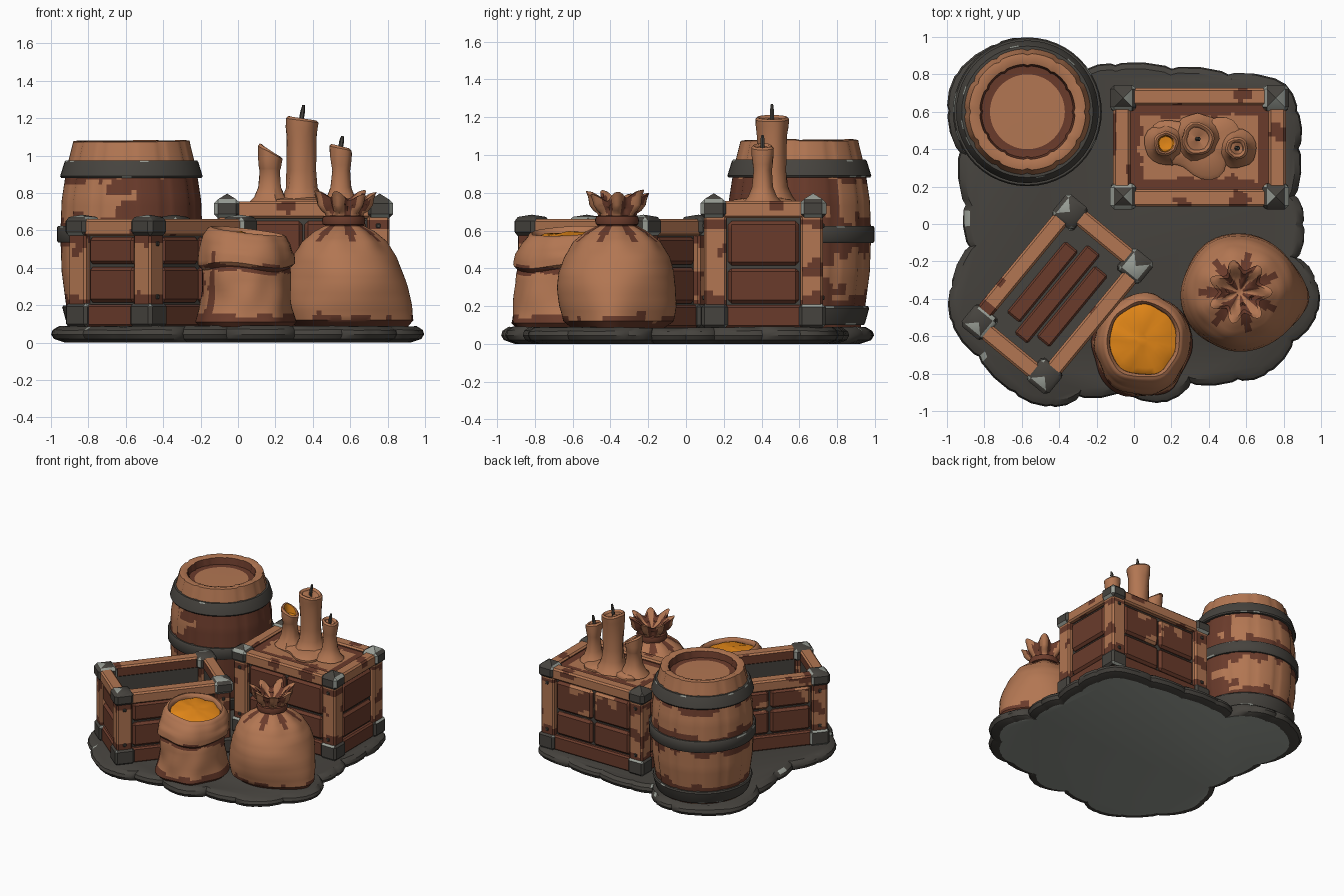
import bpy, bmesh, math, random
from mathutils import Vector, Matrix, noise

if "Cube" in bpy.data.objects:
    bpy.data.objects.remove(bpy.data.objects["Cube"])

random.seed(4)


def mat(name, r, g, b):
    m = bpy.data.materials.new(name)
    lin = lambda c: ((c / 255 + 0.055) / 1.055) ** 2.4 if c > 10 else c / 3294
    m.diffuse_color = (lin(r), lin(g), lin(b), 1)
    m.use_nodes = True
    m.node_tree.nodes["Principled BSDF"].inputs["Base Color"].default_value = m.diffuse_color
    return m


TAN = mat("tan_wood", 178, 118, 82)
BROWN = mat("dark_brown", 106, 59, 43)
DARK = mat("dark_grey", 70, 67, 62)
STEEL = mat("worn_steel", 152, 157, 149)
ORANGE = mat("orange_grain", 230, 137, 24)


def finish(bm, name, mats, rule=None, M=Matrix(), angle=35):
    """Turn a bmesh into an object, colouring faces by rule(centre, normal)."""
    bmesh.ops.recalc_face_normals(bm, faces=bm.faces[:])
    bm.normal_update()
    if rule:
        for f in bm.faces:
            f.material_index = rule(f.calc_center_median(), f.normal)
    bm.transform(M)
    me = bpy.data.meshes.new(name)
    bm.to_mesh(me)
    bm.free()
    ob = bpy.data.objects.new(name, me)
    bpy.context.collection.objects.link(ob)
    for m in mats:
        me.materials.append(m)
    bpy.ops.object.select_all(action='DESELECT')
    ob.select_set(True)
    bpy.context.view_layer.objects.active = ob
    bpy.ops.object.shade_smooth_by_angle(angle=math.radians(angle))
    return ob


def boxes(name, dims, mats, M=Matrix(), bevel=0.012, step=0, rule=None, peak=0):
    """Chamfered boxes given as (low corner, high corner), cut into a colour grid."""
    bm = bmesh.new()
    for lo, hi in dims:
        lo, hi = Vector(lo), Vector(hi)
        bmesh.ops.create_cube(bm, size=1, matrix=Matrix.Translation((lo + hi) / 2) @ Matrix.Diagonal((*(hi - lo), 1)))
    bmesh.ops.bevel(bm, geom=bm.edges[:], offset=bevel, segments=1, affect='EDGES')
    if peak:
        bm.normal_update()
        top = [f for f in bm.faces if f.normal.z > 0.99]
        for v in bmesh.ops.poke(bm, faces=top)['verts']:
            v.co.z += peak
    if step:
        for ax in range(3):
            no = Vector([float(i == ax) for i in range(3)])
            low, high = min(v.co[ax] for v in bm.verts), max(v.co[ax] for v in bm.verts)
            for k in range(math.ceil(low / step), int(high / step) + 1):
                bmesh.ops.bisect_plane(bm, geom=bm.verts[:] + bm.edges[:] + bm.faces[:],
                                       plane_co=no * (k * step + 0.007), plane_no=no)
    return finish(bm, name, mats, rule, M)


def lathe(name, prof, centre, seg, mats, rule=None, deform=None, angle=40):
    """Revolve (radius, z) points, with an optional deform(vector, angle)."""
    bm = bmesh.new()
    rings = []
    for r, z in prof:
        ring = []
        for i in range(seg):
            a = 2 * math.pi * i / seg
            v = Vector((r * math.cos(a), r * math.sin(a), z))
            ring.append(bm.verts.new(deform(v, a) if deform else v))
        rings.append(ring)
    for p, q in zip(rings, rings[1:]):
        for i in range(seg):
            bm.faces.new((p[i], p[(i + 1) % seg], q[(i + 1) % seg], q[i]))
    bm.faces.new(rings[0][::-1])
    bm.faces.new(rings[-1])
    return finish(bm, name, mats, rule, Matrix.Translation((*centre, 0)), angle)


def resample(prof, n):
    """Evenly subdivide each profile segment so colour rules have faces to work with."""
    out = []
    for (a, b), (c, d) in zip(prof, prof[1:]):
        out += [(a + (c - a) * t / n, b + (d - b) * t / n) for t in range(n)]
    return out + [prof[-1]]


def chipped(c, n):      # random steel wear on chamfered metal edges
    return int(max(abs(x) for x in n) < 0.985 and random.random() < 0.35)


# ---- stone base: each outline pair of points is a notch between bulging stones
outline = [(-.72, .95), (-.93, .8), (-.98, .6), (-.92, .38), (-.89, .1), (-.87, -.12), (-.96, -.33),
           (-.96, -.52), (-.82, -.7), (-.63, -.89), (-.44, -.96), (-.29, -.91), (-.06, -.88), (.15, -.94),
           (.3, -.84), (.55, -.82), (.71, -.78), (.84, -.62), (.965, -.47), (.955, -.3), (.86, -.18),
           (.89, 0), (.85, .15), (.87, .4), (.86, .6), (.78, .75), (.5, .79), (.2, .82), (-.1, .84),
           (-.27, .8), (-.38, .93), (-.55, .97)]
rim = []
for p, q in zip(outline, outline[1:] + outline[:1]):
    p, q = Vector(p) * 1.012, Vector(q) * 1.012
    d = (q - p).normalized()
    out = Vector((d.y, -d.x))
    out = out if out.dot(p + q) > 0 else -out
    rim += [p + (q - p) * t + out * b for t, b in ((0, 0), (.12, .014), (.5, .024), (.88, .014))]
bm = bmesh.new()
rings = []
for s, z in ((.925, 0), (.985, .02), (1, .045), (.992, .068), (.96, .088)):
    rings.append([bm.verts.new((v.x * s, v.y * s, z + (.008 * noise.noise(Vector((*v * 5, 0))) if z > .05 else 0)))
                  for v in rim])
for p, q in zip(rings, rings[1:]):
    for i in range(len(rim)):
        j = (i + 1) % len(rim)
        bm.faces.new((p[i], p[j], q[j], q[i]))
bm.faces.new(rings[0][::-1])
bm.faces.new(rings[-1])
finish(bm, "stone_base", [DARK, STEEL],
       lambda c, n: int(c.z < .003 or .3 < n.z < .9 and random.random() < .03))

# ---- barrel with grooved staves, sunken lid and three hoops
BC = (-.57, .6)
SEG = 84
side = [(.325, .085), (.35, .2), (.374, .38), (.381, .58), (.374, .76), (.348, .93), (.312, 1.075)]


def staves(v, a):
    groove = round(a / (2 * math.pi) * SEG) % 7 == 0
    if groove and math.hypot(v.x, v.y) > .24:
        v = Vector((v.x * .972, v.y * .972, v.z))
    if v.z > 1.06:
        v.z += .012 * noise.noise(Vector((int(a / (2 * math.pi) * 12) * 1.7, 0, 3)))
    return v


def barrel_colour(c, n):
    r = math.hypot(c.x, c.y)
    k = .12 * noise.noise(Vector((c.x, c.y, c.z)) * 9)
    if r < .3:
        return int(.2 + k * .15 < r < .262)
    near = min(abs(c.z - h) for h in (.16, .58, .925))
    shade = (c.x * .8 - c.y * .55) / r
    return int(near + k * .8 < .08 and c.z < .95 or shade + k * 4 > .42 and c.z < .88)


lathe("barrel", resample(side, 6) + [(.285, 1.08), (.255, 1.07), (.245, 1.02), (.22, 1.018), (.2, 1.018), (.1, 1.02)],
      BC, SEG, [TAN, BROWN], barrel_colour, staves)
for i, (z0, z1, r0, r1) in enumerate(((.1, .2, .335, .357), (.535, .625, .385, .385), (.88, .975, .368, .345))):
    lathe(f"barrel_hoop_{i + 1}", [(r0 - .03, z0), (r0 + .006, z0), (r0 + .013, z0 + .01), (r1 + .013, z1 - .01),
          (r1 + .006, z1), (r1 - .03, z1)], BC, 48, [DARK, STEEL],
          lambda c, n: int(.3 < abs(n.z) < .9 and random.random() < .1))


# ---- crates: posts, rails, planks and metal corner caps
def crate(name, M, hx, hy, z1, rows, is_open):
    z0, w, cap = .085, .12, .15 if is_open else .14
    corners = [(sx, sy) for sx in (-1, 1) for sy in (-1, 1)]

    def corner(size, grow, lo, hi):
        res = []
        for sx, sy in corners:
            xs = sorted((sx * (hx + grow), sx * (hx + grow - size)))
            ys = sorted((sy * (hy + grow), sy * (hy + grow - size)))
            res.append(((xs[0], ys[0], lo), (xs[1], ys[1], hi)))
        return res

    def ring(inner, outer, end, lo, hi):      # four bars round the crate
        res = []
        for s in (-1, 1):
            y = sorted((s * (hy - inner), s * (hy - outer)))
            x = sorted((s * (hx - inner), s * (hx - outer)))
            res += [((-hx + end, y[0], lo), (hx - end, y[1], hi)), ((x[0], -hy + end, lo), (x[1], hy - end, hi))]
        return res

    def worn(c, n):
        k = noise.noise(c * 9 + Vector((hx * 30, 0, 0)))
        rail = c.z > z1 - .09
        tip = 1 if rail else min(abs(c.z - .22), abs(c.z - z1 + .1))
        inside = abs(c.x) < hx - .03 and abs(c.y) < hy - .03 and n.z < .5 and rail
        return int(k > (.42 if rail and n.z > .5 else .33) or tip + k * .05 < .03 or inside)

    def plank_colour(c, n):
        return int(c.y > hy - .06 and c.z > .4 and noise.noise(c * 7) > .2)

    boxes(name + "_posts", corner(w, 0, z0, z1 - .01), [TAN, BROWN], M, .012, .025, worn)
    boxes(name + "_top_rails", ring(.09, -.002, .1, z1 - .09, z1), [TAN, BROWN], M, .012, .025, worn)
    boxes(name + "_bottom_rails", ring(.06, .008, .1, z0, .205), [BROWN], M)
    planks = []
    for lo, hi in rows:
        for s in (-1, 1):
            y = sorted((s * (hy - .06), s * (hy - .014)))
            x = sorted((s * (hx - .06), s * (hx - .014)))
            for a, b in ((-hx + w + .008, -.006), (.006, hx - w - .008)):
                planks.append(((a, y[0], lo), (b, y[1], hi)))
            planks.append(((x[0], -hy + w + .008, lo), (x[1], hy - w - .008, hi)))
    boxes(name + "_planks", planks, [BROWN, TAN], M, .018, .025, plank_colour)
    boxes(name + "_inner_walls", ring(.085, .04, .05, z0, z1 - .02), [DARK], M, .004)
    boxes(name + "_top_caps", corner(cap, .018, z1 - .09, z1 + .012), [DARK, STEEL], M, .022, 0, chipped,
          .012 if is_open else .03)
    boxes(name + "_bottom_caps", corner(cap, .014, z0, .21), [DARK, STEEL], M, .016, 0, chipped)
    # small rivets on the posts
    boxes(name + "_rivets", [((sx * (hx - .06) - .012, sy * hy - .008, z - .012), (sx * (hx - .06) + .012, sy * hy + .008, z + .012))
          for sx, sy in corners for z in (.245, z1 - .13)], [DARK], M, .004)
    if is_open:
        boxes(name + "_floor", [((-hx + .05, -hy + .05, z0), (hx - .05, hy - .05, .15))], [DARK], M, .004)
        boxes(name + "_floor_boards", [((-l, y - .049, .13), (l, y + .049, .16)) for y, l in
              ((-.103, .25), (0, .31), (.103, .25))], [BROWN], M, .014)
    else:
        boxes(name + "_lid", [((-hx + .06, -hy + .06, z1 - .06), (hx - .06, hy - .06, z1 - .02))], [TAN, BROWN], M,
              .004, .018, lambda c, n: int(min(hx - .1 - abs(c.x), hy - .1 - abs(c.y)) + .03 * noise.noise(c * 14) < .05))


crate("closed_crate", Matrix.Translation((.35, .41, 0)), .46, .315, .755, [(.215, .4), (.415, .65)], False)
crate("open_crate", Matrix.Translation((-.41, -.375, 0)) @ Matrix.Rotation(math.radians(50.5), 4, 'Z'),
      .44, .285, .66, [(.215, .405), (.42, .565)], True)


# ---- candles standing in a pool of melted wax
def melt(v, a):
    k = 1 + .16 * math.cos(5 * a + .6) + .12 * math.sin(3 * a)
    return Vector((v.x * k, v.y * k * .58, v.z))


lathe("wax_pool", [(.255, .73), (.255, .75), (.225, .765), (.1, .775)], (.36, .42), 40, [TAN], None, melt)
for name, x, y, r, top in (("left", .17, .43, .058, 1.03), ("tall", .34, .455, .08, 1.2), ("right", .55, .405, .052, 1.05)):
    hollow = .05 if name == "left" else .015

    def wobble(v, a, top=top, r=r, name=name):
        k = 1 + .14 * noise.noise(Vector((math.cos(a) * 2, math.sin(a) * 2, v.z * 7 + x * 9)))
        up = (.035 if name == "left" else .012) * -math.cos(a) if v.z > top - .03 else 0
        return Vector((v.x * k, v.y * k, v.z + up))
    lathe(name + "_candle", [(r + .055, .745), (r + .025, .78), (r + .004, .83), (r - .004, .92), (r, top - .1),
          (r + .006, top - .05), (r + .008, top - .012), (r - .004, top), (r - .014, top - .004),
          (r - .02, top - hollow), (.01, top - hollow - .004)], (x, y), 20, [TAN, ORANGE],
          lambda c, n, t=top, r=r, nm=name: int(nm == "left" and c.z < t - .005 and c.z > .9 and math.hypot(c.x, c.y) < r - .012), wobble)
    if name != "left":
        lathe(name + "_wick", [(.013, top - .03), (.013, top + .03), (.007, top + .07 if name == "tall" else top + .055)],
              (x, y), 6, [DARK], None, lambda v, a, t=top: v + Vector(((v.z - t) * .15, 0, 0)))


# ---- open sack with a rolled collar, filled with grain
def slump(v, a):
    k = 1 + .09 * noise.noise(Vector((math.cos(a) * 1.8, math.sin(a) * 1.8, v.z * 6)))
    tilt = max(0, min(1, (v.z - .36) / .2))
    sag = .012 * math.sin(3 * a + 1) if .36 < v.z < .5 else 0
    return Vector((v.x * k, v.y * k * 1.04 + .035 * tilt, v.z + sag + tilt * (.06 * v.y - .12 * v.x)))


def sack_colour(c, n):
    k = noise.noise(c * 8)
    return int(c.z + k * .04 < .145 or abs(c.z + .06 * c.x - .4) < .018 + k * .03
               or c.x < -.17 and k > .05 and c.z < .5 or math.hypot(c.x, c.y - .035) < .172 and c.z > .5)


lathe("open_sack", resample([(.24, .085), (.265, .11), (.25, .18), (.24, .28), (.23, .36), (.225, .395), (.248, .42),
      (.252, .48), (.24, .55), (.215, .59), (.198, .598), (.184, .58), (.176, .53)], 3), (.045, -.655), 56,
      [TAN, BROWN], sack_colour, slump)
lathe("grain", [(.19, .52), (.186, .56), (.15, .574), (.08, .58), (.03, .585)], (.045, -.655), 32, [ORANGE], None,
      lambda v, a: slump(v, a) + Vector((0, 0, .012 * noise.noise(v * 16))))


# ---- tied sack with pleated neck, flared mouth and one dragged bottom corner
def pleat(v, a):
    t = max(0, min(1, (v.z - .46) / .16))
    k = 1 + (.2 if v.z > .69 else .07) * t * math.cos(7 * a) + .05 * noise.noise(Vector((v.x * 4, v.y * 4, v.z * 4)))
    ear = max(0, math.cos(a + .15)) ** 5 * max(0, 1 - (v.z - .085) / .3) * .1
    lift = .02 * math.cos(7 * a) + .012 * math.sin(2 * a) if v.z > .74 else 0
    return Vector((v.x * k + ear, v.y * k, v.z + lift))


def tied_colour(c, n):
    fold = math.cos(7 * math.atan2(c.y, c.x))
    if .625 < c.z < .685:
        return 1
    if c.z > .685:
        return int(fold + 1.5 * noise.noise(c * 9) < -.1)
    return int(c.z + .05 * noise.noise(c * 8) < .14 or c.z > .53 and fold < -.35 + (.62 - c.z) * -5)


lathe("tied_sack", resample([(.25, .085), (.295, .12), (.312, .2), (.315, .3), (.307, .38), (.28, .46), (.225, .54),
      (.155, .595), (.1, .625), (.092, .66), (.1, .69), (.128, .735), (.145, .785), (.12, .78), (.07, .73), (.02, .7)], 3),
      (.565, -.365), 70, [TAN, BROWN], tied_colour, pleat)
lathe("tied_sack_cord", [(.09, .625), (.112, .632), (.116, .655), (.11, .675), (.09, .68)], (.565, -.365), 32, [BROWN])
